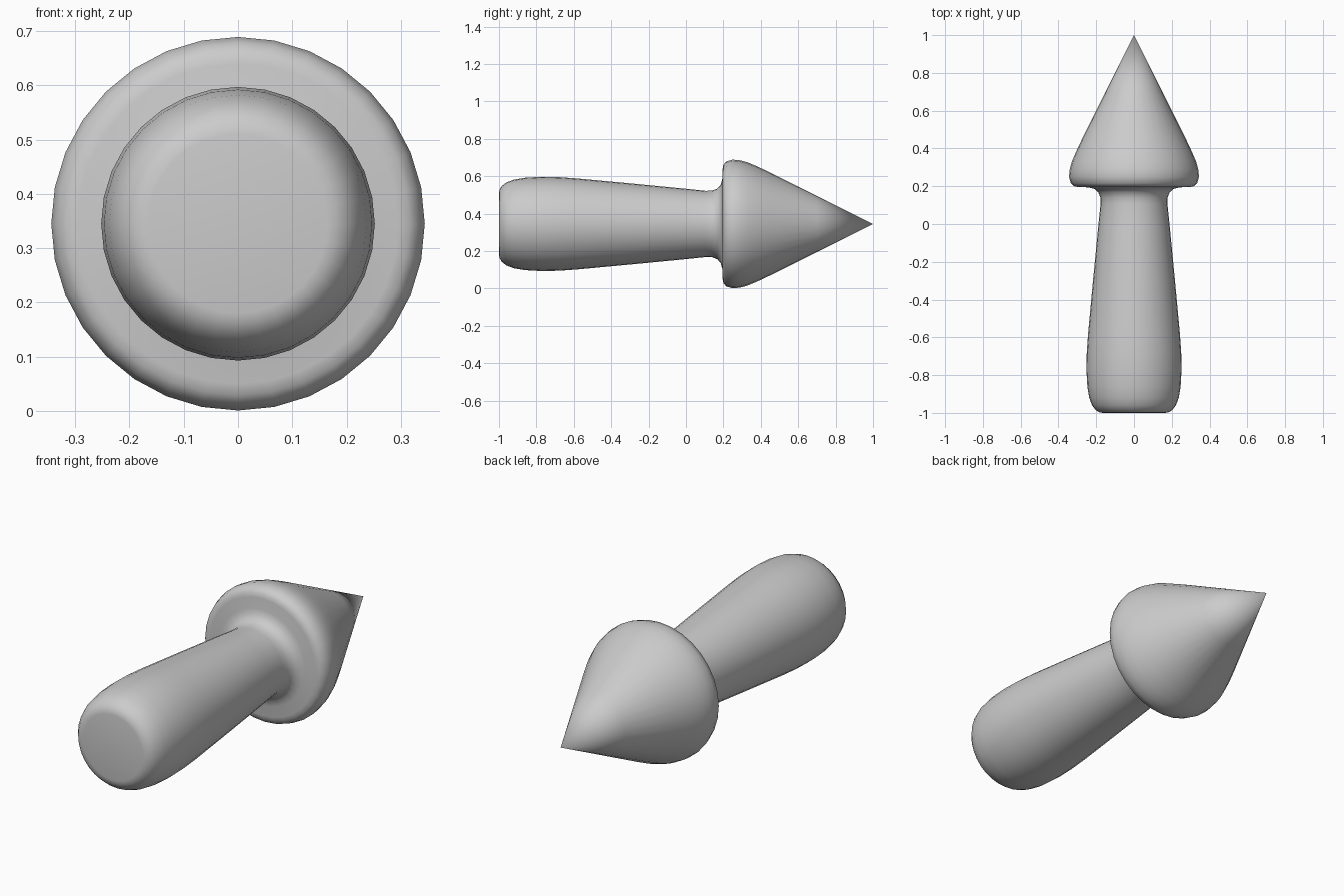
import bpy, bmesh, math
from mathutils import Vector, Matrix

if "Cube" in bpy.data.objects:
    bpy.data.objects.remove(bpy.data.objects["Cube"])

SIDES = 32
AXIS_Z = 0.345

# Profile as (y along the axis, radius): butt, tapered shaft, neck fillet, pointed head
profile = [
    (-1.0, 0), (-1.0, 0.165), (-0.997, 0.182), (-0.985, 0.203), (-0.96, 0.222),
    (-0.92, 0.237), (-0.86, 0.247), (-0.77, 0.252), (-0.68, 0.25), (-0.58, 0.243),
    (-0.3, 0.217), (0.0, 0.188), (0.105, 0.177), (0.14, 0.178), (0.168, 0.189),
    (0.186, 0.21), (0.194, 0.24), (0.196, 0.295), (0.2, 0.316), (0.215, 0.334),
    (0.25, 0.344), (0.29, 0.34), (0.33, 0.329), (0.38, 0.308), (0.45, 0.275),
    (0.7, 0.15), (1.0, 0),
]

# Lathe the profile around the horizontal y axis
bm = bmesh.new()
verts = [bm.verts.new((0, y, r)) for y, r in profile]
edges = [bm.edges.new(pair) for pair in zip(verts, verts[1:])]
bmesh.ops.spin(bm, geom=verts + edges, cent=(0, 0, 0), axis=(0, 1, 0),
               angle=math.tau, steps=SIDES, use_merge=False)
bmesh.ops.remove_doubles(bm, verts=bm.verts, dist=1e-4)
bmesh.ops.recalc_face_normals(bm, faces=bm.faces)
bmesh.ops.translate(bm, verts=bm.verts, vec=(0, 0, AXIS_Z))

mesh = bpy.data.meshes.new("pointed_peg")
bm.to_mesh(mesh)
bm.free()
peg = bpy.data.objects.new("pointed_peg", mesh)
bpy.context.collection.objects.link(peg)
mesh.shade_smooth()
